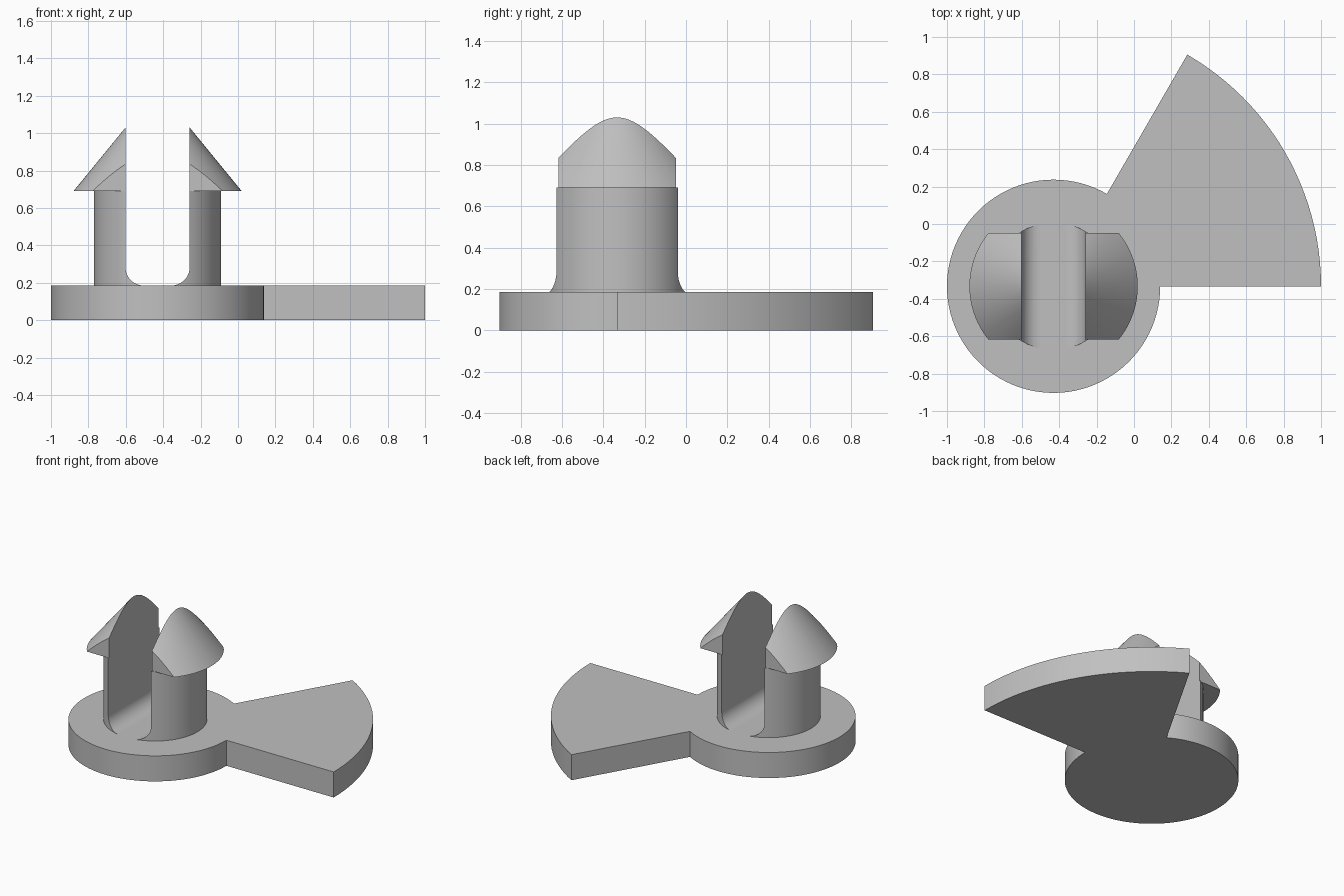
import bpy
import bmesh
from math import cos, sin, pi, radians
from mathutils import Matrix, Vector

CX, CY = -0.43, -0.333      # axis of the round base and the clip
PLATE, SHOULDER = 0.185, 0.69
SLOT, FILLET = 0.172, 0.1   # half width and corner radius of the slot

cube = bpy.data.objects.get("Cube")
if cube:
    bpy.data.objects.remove(cube, do_unlink=True)

grey = bpy.data.materials.new("plain grey")
grey.use_nodes = True
colour = (0.53, 0.53, 0.53, 1)
grey.diffuse_color = colour
grey.node_tree.nodes["Principled BSDF"].inputs["Base Color"].default_value = colour


def make_object(name, bm):
    bmesh.ops.recalc_face_normals(bm, faces=bm.faces)
    mesh = bpy.data.meshes.new(name)
    bm.to_mesh(mesh)
    bm.free()
    mesh.materials.append(grey)
    obj = bpy.data.objects.new(name, mesh)
    bpy.context.collection.objects.link(obj)
    return obj


def prism(name, points, direction):
    """Extrude a closed outline along a direction."""
    bm = bmesh.new()
    face = bm.faces.new([bm.verts.new(p) for p in points])
    new = bmesh.ops.extrude_face_region(bm, geom=[face])["geom"]
    verts = [v for v in new if isinstance(v, bmesh.types.BMVert)]
    bmesh.ops.translate(bm, verts=verts, vec=Vector(direction))
    return make_object(name, bm)


def cone(name, r1, r2, z1, z2):
    bm = bmesh.new()
    bmesh.ops.create_cone(bm, cap_ends=True, segments=96, radius1=r1, radius2=r2,
                          depth=z2 - z1,
                          matrix=Matrix.Translation((CX, CY, (z1 + z2) / 2)))
    return make_object(name, bm)


def activate(obj):
    bpy.ops.object.select_all(action="DESELECT")
    obj.select_set(True)
    bpy.context.view_layer.objects.active = obj


def intersect(obj, cutter):
    activate(obj)
    mod = obj.modifiers.new("trim", "BOOLEAN")
    mod.operation, mod.solver, mod.object = "INTERSECT", "EXACT", cutter
    bpy.ops.object.modifier_apply(modifier=mod.name)
    bpy.data.objects.remove(cutter, do_unlink=True)


def smooth(obj):
    activate(obj)
    bpy.ops.object.shade_smooth_by_angle(angle=radians(25))


def arc(radius, start, end, steps):
    angles = [radians(start + (end - start) * i / steps) for i in range(steps + 1)]
    return [(CX + radius * cos(a), CY + radius * sin(a), 0) for a in angles]


# Base plate: a disc with a fan-shaped handle on the same centre
smooth(prism("base_plate", arc(1.43, 0, 60, 24) + arc(0.57, 60, 360, 80), (0, 0, PLATE)))

# Two mirrored clip halves, each a slotted post with a barbed head
for side, label in ((-1, "right"), (1, "left")):
    def section(points):
        return [(CX + side * x, CY - 0.5, z) for x, z in points]

    # Post with a rounded foot on the slot side
    foot = [(SLOT - FILLET + FILLET * cos(a), PLATE + FILLET - FILLET * sin(a))
            for a in (i * pi / 24 for i in range(13))]
    profile = [(0.5, SHOULDER), (SLOT, SHOULDER)] + foot + [(0.5, PLATE)]
    post = prism(label + "_post", section(profile), (0, 1, 0))
    intersect(post, cone("post_round", 0.34, 0.34, 0, 1))
    smooth(post)

    # Conical barb, flattened front and back
    block = section([(SLOT, 0.5), (0.6, 0.5), (0.6, 1.3), (SLOT, 1.3)])
    block = [(x, CY - 0.284, z) for x, _, z in block]
    head = prism(label + "_barb", block, (0, 0.568, 0))
    intersect(head, cone("barb_cone", 0.45, 0, SHOULDER, 1.24))
    smooth(head)
